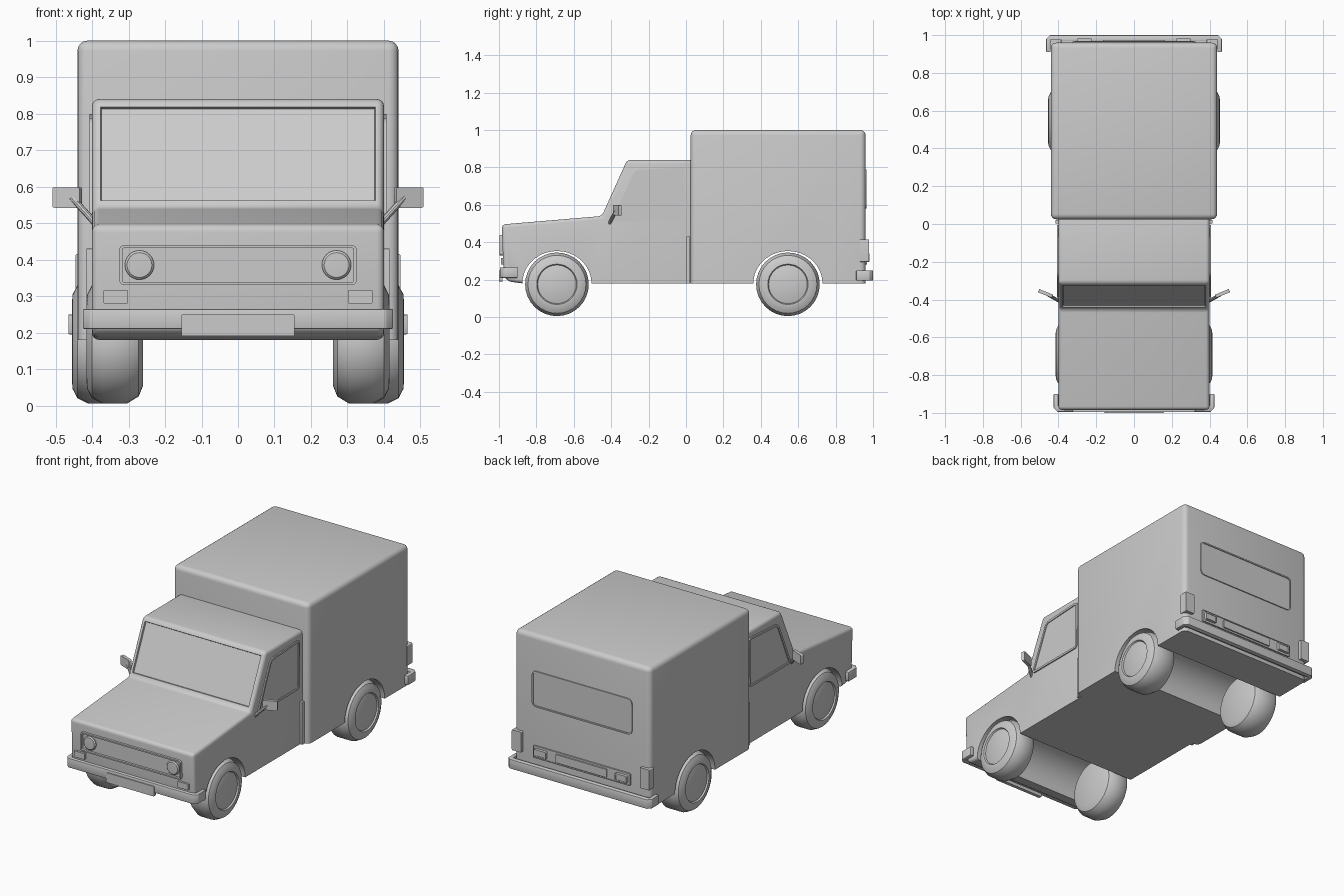
import bpy, bmesh, math
from mathutils import Vector, Matrix

cube = bpy.data.objects.get("Cube")
if cube:
    bpy.data.objects.remove(cube)

grey = bpy.data.materials.new("plain grey")
grey.use_nodes = True
COLOUR = (0.6, 0.6, 0.6, 1)
grey.diffuse_color = COLOUR
grey.node_tree.nodes["Principled BSDF"].inputs["Base Color"].default_value = COLOUR

AXLES = (-0.69, 0.545)
AXLE_Z = 0.175
ARCH = 0.185
FLOOR = 0.18


def finish(name, bm, angle=35):
    bmesh.ops.recalc_face_normals(bm, faces=bm.faces)
    mesh = bpy.data.meshes.new(name)
    bm.to_mesh(mesh)
    bm.free()
    mesh.materials.append(grey)
    ob = bpy.data.objects.new(name, mesh)
    bpy.context.collection.objects.link(ob)
    bpy.ops.object.select_all(action='DESELECT')
    ob.select_set(True)
    bpy.context.view_layer.objects.active = ob
    bpy.ops.object.shade_smooth_by_angle(angle=math.radians(angle))
    return ob


def prism(points, push):
    """Extrude a flat outline; returns the mesh and the far face."""
    bm = bmesh.new()
    base = bm.faces.new([bm.verts.new(p) for p in points])
    bm.normal_update()
    out = bmesh.ops.extrude_face_region(bm, geom=[base], use_keep_orig=True)["geom"]
    bmesh.ops.translate(bm, vec=push, verts=[v for v in out if isinstance(v, bmesh.types.BMVert)])
    cap = [f for f in out if isinstance(f, bmesh.types.BMFace)][0]
    return bm, cap


def arch(y, steps=18):
    """Half circle over a wheel, running from rear to front."""
    return [(y + ARCH * math.cos(math.pi * i / steps),
             FLOOR + (ARCH - 0.012) * math.sin(math.pi * i / steps)) for i in range(steps + 1)]


def on_arch(v):
    return any(math.hypot(v.co.y - y, v.co.z - AXLE_Z) < ARCH + 0.01 for y in AXLES)


def shell(name, outline, half, radius):
    """Body section extruded across the car, rounded except at floor and arches."""
    bm, _ = prism([(-half, y, z) for y, z in outline], (2 * half, 0, 0))
    bmesh.ops.recalc_face_normals(bm, faces=bm.faces)
    soft = [e for e in bm.edges
            if not all(on_arch(v) or v.co.z < FLOOR + 0.005 for v in e.verts)
            and e.calc_face_angle(0) > 0.3]
    bmesh.ops.bevel(bm, geom=soft, offset=radius, segments=4, profile=0.5,
                    affect='EDGES', clamp_overlap=True)
    return bm


def round_outline(points, r, steps=4):
    """Round the corners of a 2D outline with short curves."""
    result = []
    pts = [Vector(p) for p in points]
    for i, p in enumerate(pts):
        a = p + (pts[i - 1] - p).normalized() * r
        b = p + (pts[(i + 1) % len(pts)] - p).normalized() * r
        for k in range(steps + 1):
            t = k / steps
            result.append(a * (1 - t) ** 2 + p * 2 * t * (1 - t) + b * t * t)
    return result


def rect(cx, cz, w, h):
    return [(cx - w, cz - h), (cx + w, cz - h), (cx + w, cz + h), (cx - w, cz + h)]


def panel(name, outline, axis, start, end, corner=0.008, rim=0, sink=0):
    """Flat fitting on a side (axis x) or end (axis y), with an optional sunk middle."""
    flat = round_outline(outline, corner)
    if axis == 'x':
        points, push = [(start, a, b) for a, b in flat], Vector((end - start, 0, 0))
    else:
        points, push = [(a, start, b) for a, b in flat], Vector((0, end - start, 0))
    bm, cap = prism(points, push)
    bmesh.ops.recalc_face_normals(bm, faces=bm.faces)
    if rim:
        bmesh.ops.inset_region(bm, faces=[cap], thickness=rim, use_even_offset=True)
        bm.normal_update()
        inner = bmesh.ops.extrude_face_region(bm, geom=[cap])["geom"]
        bmesh.ops.translate(bm, vec=-push.normalized() * sink,
                            verts=[v for v in inner if isinstance(v, bmesh.types.BMVert)])
        if cap.is_valid:
            bm.faces.remove(cap)
    return finish(name, bm)


def lathe(name, profile, centre, direction, steps=32):
    """Spin (distance along axle, radius) points around the x axis."""
    bm = bmesh.new()
    verts = [bm.verts.new((x, 0, r)) for x, r in profile]
    edges = [bm.edges.new(pair) for pair in zip(verts, verts[1:])]
    bmesh.ops.spin(bm, geom=verts + edges, axis=(1, 0, 0), cent=(0, 0, 0),
                   angle=math.tau, steps=steps)
    bmesh.ops.remove_doubles(bm, verts=bm.verts, dist=0.0005)
    turn = Vector((1, 0, 0)).rotation_difference(Vector(direction)).to_matrix().to_4x4()
    bmesh.ops.transform(bm, matrix=Matrix.Translation(centre) @ turn, verts=bm.verts)
    return finish(name, bm)


# Cab with bonnet, sloping windscreen and front wheel arches
cab_outline = [(0.04, FLOOR)] + arch(AXLES[0]) + [
    (-0.95, 0.19), (-0.975, 0.22), (-0.985, 0.495), (-0.45, 0.54), (-0.315, 0.84), (0.04, 0.84)]
bm = shell("cab", cab_outline, 0.40, 0.028)
bm.normal_update()
screen = max((f for f in bm.faces if f.normal.y < -0.8 and f.normal.z > 0.25),
             key=lambda f: f.calc_area())
bmesh.ops.inset_region(bm, faces=[screen], thickness=0.006, depth=0)
bmesh.ops.inset_region(bm, faces=[screen], thickness=0.003, depth=-0.01)
finish("cab", bm)

# Tall cargo box with rear wheel arches
box_outline = [(0.96, FLOOR)] + arch(AXLES[1]) + [(0.025, FLOOR), (0.025, 1.0), (0.96, 1.0)]
finish("cargo_box", shell("cargo_box", box_outline, 0.44, 0.028))

# Parts found on both sides
for label, s in (("left", 1), ("right", -1)):
    for end, y, inner, outer in (("front", AXLES[0], 0.26, 0.415), ("rear", AXLES[1], 0.28, 0.455)):
        half = (outer - inner) / 2
        tyre = [(-half, 0), (-half, 0.12), (-half + 0.012, 0.15), (-half + 0.045, 0.17),
                (half - 0.045, 0.17), (half - 0.015, 0.155), (half - 0.002, 0.13), (half, 0.108),
                (half - 0.008, 0.103), (half - 0.006, 0.098), (half - 0.004, 0)]
        lathe(f"{end}_{label}_wheel", tyre, (s * (outer + inner) / 2, y, AXLE_Z), (s, 0, 0))

    panel(f"{label}_door_window", [(-0.395, 0.51), (-0.01, 0.51), (-0.005, 0.8), (-0.275, 0.785)],
          'x', s * 0.395, s * 0.407, 0.025, 0.012, 0.005)
    panel(f"{label}_door_trim", rect(0.012, 0.305, 0.01, 0.125), 'x', s * 0.39, s * 0.415, 0.004)

    # Door mirror on a slanted arm
    mirror = panel(f"{label}_mirror", rect(0, 0, 0.04, 0.028), 'y', -0.009, 0.009, 0.006)
    mirror.location = (s * 0.468, -0.368, 0.57)
    mirror.rotation_euler.z = s * math.radians(22)
    foot, head = Vector((s * 0.392, -0.41, 0.5)), Vector((s * 0.455, -0.375, 0.57))
    reach = (head - foot).length
    lathe(f"{label}_mirror_arm", [(0, 0), (0, 0.009), (reach, 0.009), (reach, 0)],
          foot, (head - foot).normalized(), 10)

    # Lamps
    lathe(f"{label}_headlamp", [(0, 0), (0, 0.04), (0.018, 0.04), (0.024, 0.034), (0.026, 0)],
          (s * 0.27, -0.97, 0.385), (0, -1, 0))
    panel(f"{label}_front_indicator", rect(s * 0.335, 0.298, 0.034, 0.018), 'y', -0.97, -0.99, 0.004)
    panel(f"{label}_tail_lamp", rect(s * 0.415, 0.355, 0.03, 0.06), 'y', 0.93, 0.978, 0.005)
    panel(f"{label}_reversing_lamp", rect(s * 0.262, 0.318, 0.038, 0.022), 'y', 0.955, 0.982,
          0.006, 0.008, 0.003)

# Grille, number plates and rear window
panel("grille", rect(0, 0.385, 0.325, 0.055), 'y', -0.96, -0.996, 0.015, 0.008, 0.013)
panel("front_plate", rect(0, 0.22, 0.155, 0.029), 'y', -0.98, -1.0, 0.003)
panel("rear_light_panel", rect(0, 0.318, 0.315, 0.036), 'y', 0.95, 0.968, 0.008, 0.005, 0.003)
panel("rear_plate", rect(0, 0.318, 0.165, 0.024), 'y', 0.95, 0.973, 0.004)
panel("rear_window", rect(0, 0.685, 0.325, 0.105), 'y', 0.95, 0.966, 0.03, 0.008, 0.005)

# Bumpers wrapping round the corners
for name, d, half, tip, tail, low, high in (("front_bumper", -1, 0.425, 0.995, 0.9, 0.21, 0.265),
                                           ("rear_bumper", 1, 0.465, 1.0, 0.91, 0.195, 0.25)):
    t = 0.024
    corner = [(half - t, tail), (half, tail), (half, tip - 0.02), (half - 0.02, tip)]
    inside = [(half - t, tip - t - 0.005)]
    ring = corner + [(-x, y) for x, y in reversed(corner)] + [(-x, y) for x, y in inside] + inside
    bm, _ = prism([(x, d * y, low) for x, y in ring], (0, 0, high - low))
    bmesh.ops.bevel(bm, geom=bm.edges[:], offset=0.004, segments=2, profile=0.5, affect='EDGES')
    finish(name, bm)
    # Filler between bumper and body
    panel(name + "_mount", rect(0, (low + high) / 2, half - 0.03, 0.02), 'y',
          d * 0.94, d * (tip - t), 0.005)
